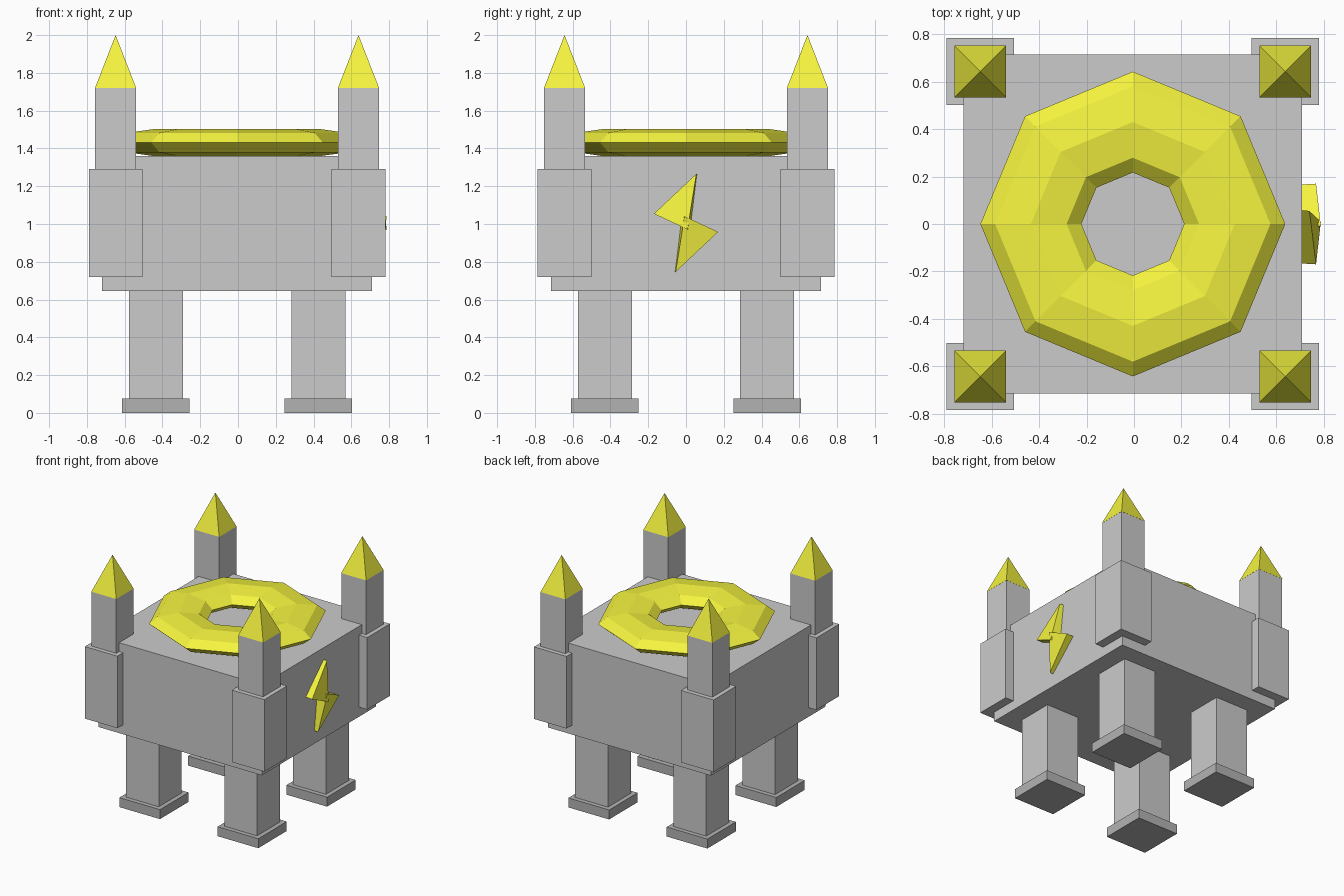
import bpy, bmesh
from math import cos, sin, pi

if "Cube" in bpy.data.objects:
    bpy.data.objects.remove(bpy.data.objects["Cube"])

CX = -0.005  # the body sits slightly left because the bolt sticks out on the right


def material(name, rgb):
    m = bpy.data.materials.new(name)
    m.diffuse_color = (*rgb, 1)
    m.use_nodes = True
    m.node_tree.nodes["Principled BSDF"].inputs["Base Color"].default_value = m.diffuse_color
    return m


YELLOW = material("yellow", (0.92, 0.91, 0.05))
DARK = material("dark_grey", (0.45, 0.45, 0.45))


def mesh_object(name, verts, faces, mat=None):
    bm = bmesh.new()
    vs = [bm.verts.new(v) for v in verts]
    for f in faces:
        bm.faces.new([vs[i] for i in f])
    bmesh.ops.recalc_face_normals(bm, faces=bm.faces)
    me = bpy.data.meshes.new(name)
    bm.to_mesh(me)
    bm.free()
    if mat:
        me.materials.append(mat)
    ob = bpy.data.objects.new(name, me)
    bpy.context.collection.objects.link(ob)
    return ob


def square(x, y, h, z):
    return [(x - h, y - h, z), (x + h, y - h, z), (x + h, y + h, z), (x - h, y + h, z)]


def box(name, x, y, half, z0, z1, mat=None):
    faces = [(0, 1, 2, 3), (4, 5, 6, 7)] + [(i, (i + 1) % 4, (i + 1) % 4 + 4, i + 4) for i in range(4)]
    return mesh_object(name, square(x, y, half, z0) + square(x, y, half, z1), faces, mat)


def pyramid(name, x, y, half, z0, z1, mat):
    faces = [(0, 1, 2, 3)] + [(i, (i + 1) % 4, 4) for i in range(4)]
    return mesh_object(name, square(x, y, half, z0) + [(x, y, z1)], faces, mat)


# main body
box("body", CX, 0, 0.714, 0.645, 1.36)

# corner towers and legs, repeated on all four corners
for sx, xn in ((-1, "left"), (1, "right")):
    for sy, yn in ((-1, "front"), (1, "back")):
        tag = f"{yn}_{xn}"
        tx, ty = CX + sx * 0.643, sy * 0.643
        box(f"corner_block_{tag}", tx, ty, 0.142, 0.72, 1.29)
        box(f"tower_{tag}", tx, ty, 0.108, 1.25, 1.72)
        pyramid(f"tower_roof_{tag}", tx, ty, 0.109, 1.72, 2.0, YELLOW)
        lx, ly = CX + sx * 0.43, sy * 0.43
        box(f"leg_{tag}", lx, ly, 0.143, 0.07, 0.66)
        box(f"foot_{tag}", lx, ly, 0.178, 0, 0.075, DARK)

# flattened eight-sided ring on top
N, R, r, rz = 8, 0.43, 0.213, 0.073
ring_verts, ring_faces = [], []
for i in range(N):
    a = 2 * pi * i / N
    for j in range(N):
        b = 2 * pi * j / N
        d = R + r * cos(b)
        ring_verts.append((CX + d * cos(a), d * sin(a), 1.431 + rz * sin(b)))
        i2, j2 = (i + 1) % N, (j + 1) % N
        ring_faces.append((i * N + j, i2 * N + j, i2 * N + j2, i * N + j2))
mesh_object("top_ring", ring_verts, ring_faces, YELLOW)

# lightning bolt on the right side: two mirrored wedges (y, z, front x)
wedge = [(0.055, 0.26, 0.74), (-0.17, 0.048, 0.768), (0.008, -0.035, 0.788)]
for s, name in ((1, "upper_bolt"), (-1, "lower_bolt")):
    front = [(x, s * y, 1.006 + s * z) for y, z, x in wedge]
    # the inner edge flares slightly towards the wall
    back = [(0.70, s * (y + (0.015 if k == 2 else 0.004)), 1.006 + s * z)
            for k, (y, z, x) in enumerate(wedge)]
    faces = [(0, 1, 2), (3, 4, 5)] + [(i, (i + 1) % 3, (i + 1) % 3 + 3, i + 3) for i in range(3)]
    mesh_object(name, front + back, faces, YELLOW)
